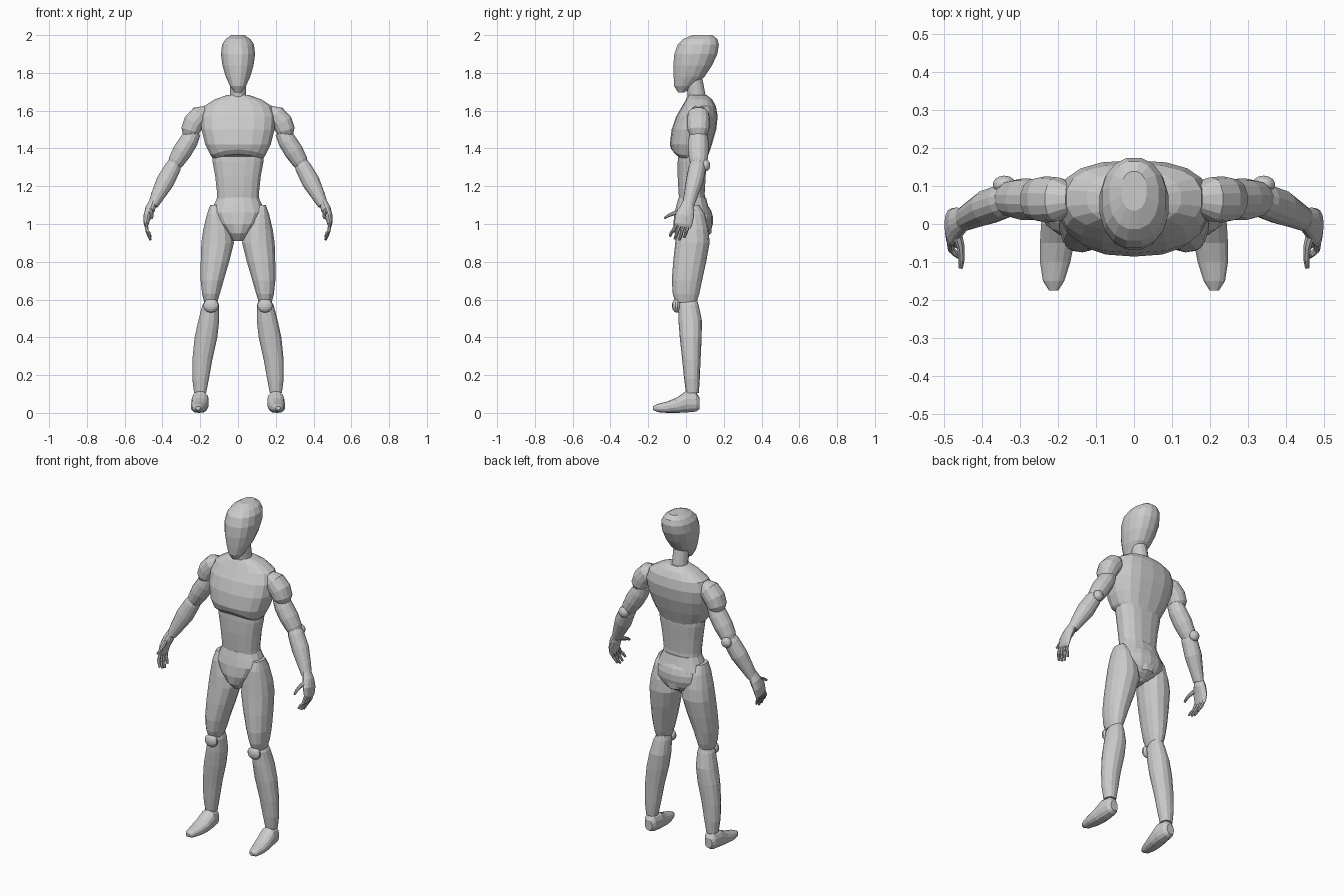
import bpy, bmesh, math
from mathutils import Vector

X, Y, Z = Vector((1, 0, 0)), Vector((0, 1, 0)), Vector((0, 0, 1))


def loft(name, rings, n=14, e=2.0, mirror=False):
    """Skin a list of (centre, half-axis u, half-axis v) superellipse rings."""
    bm = bmesh.new()
    loops = []
    for c, u, v in rings:
        loop = []
        for i in range(n):
            a = 2 * math.pi * (i + 0.5) / n
            k, s = math.cos(a), math.sin(a)
            k = math.copysign(abs(k) ** (2 / e), k)
            s = math.copysign(abs(s) ** (2 / e), s)
            loop.append(bm.verts.new(c + u * k + v * s))
        loops.append(loop)
    for a, b in zip(loops, loops[1:]):
        for i in range(n):
            j = (i + 1) % n
            bm.faces.new((a[i], a[j], b[j], b[i]))
    bm.faces.new(loops[0])
    bm.faces.new(loops[-1])
    return finish(name, bm, mirror)


def finish(name, bm, mirror):
    bmesh.ops.recalc_face_normals(bm, faces=bm.faces)
    me = bpy.data.meshes.new(name)
    bm.to_mesh(me)
    bm.free()
    ob = bpy.data.objects.new(name, me)
    bpy.context.collection.objects.link(ob)
    if mirror:
        ob.modifiers.new("Mirror", 'MIRROR').use_mirror_merge = False
    return ob


def stack(name, rows, **kw):
    """Horizontal rings from rows of (z, x0, x1, y0, y1)."""
    return loft(name, [(Vector(((a + b) / 2, (c + d) / 2, z)), X * (b - a) / 2, Y * (d - c) / 2)
                       for z, a, b, c, d in rows], **kw)


def body(name, rows, **kw):
    """Centred horizontal rings from rows of (z, half width, y0, y1)."""
    return stack(name, [(z, -w, w, a, b) for z, w, a, b in rows], **kw)


def limb(name, rows, **kw):
    """Rings square to a path, from rows of (x, y, z, in-plane radius, depth radius)."""
    pts = [Vector(r[:3]) for r in rows]
    rings = []
    for i, r in enumerate(rows):
        t = (pts[min(i + 1, len(pts) - 1)] - pts[max(i - 1, 0)]).normalized()
        u = t.cross(Z if abs(t.y) > 0.8 else Y).normalized()
        rings.append((pts[i], u * r[3], u.cross(t) * r[4]))
    return loft(name, rings, mirror=True, **kw)


def ball(name, c, r, mirror=True):
    bm = bmesh.new()
    bmesh.ops.create_uvsphere(bm, u_segments=14, v_segments=9, radius=1)
    for v in bm.verts:
        v.co = Vector(c) + Vector(p * q for p, q in zip(v.co, r))
    return finish(name, bm, mirror)


# Head and neck
body("head", [(1.695, .018, -.042, -.012), (1.73, .043, -.063, .04), (1.78, .066, -.067, .10),
              (1.84, .084, -.069, .14), (1.90, .092, -.064, .168), (1.95, .086, -.046, .176),
              (1.98, .066, -.015, .167), (2.0, .034, .035, .14)], n=16, e=2.2)
body("neck", [(1.64, .047, .01, .112), (1.69, .044, .008, .102), (1.78, .044, -.005, .085)])

# Chest, with its lower front edge arched
chest = body("chest", [(1.34, .128, -.057, .11), (1.365, .148, -.077, .118), (1.42, .175, -.086, .137),
                       (1.50, .196, -.076, .16), (1.57, .200, -.052, .168), (1.625, .180, -.02, .158),
                       (1.66, .125, .0, .138), (1.682, .06, .015, .11)], n=18, e=2.5)
for v in chest.data.vertices:
    if v.co.z < 1.38 and v.co.y < 0.03:
        v.co.z += 0.03 * max(0, 1 - (v.co.x / 0.14) ** 2)

# Abdomen and pelvis
body("abdomen", [(1.09, .112, -.035, .105), (1.16, .112, -.04, .10), (1.25, .122, -.045, .105),
                 (1.33, .137, -.045, .11), (1.42, .14, -.04, .11)], n=16, e=2.5)
body("pelvis", [(1.14, .112, -.04, .107), (1.10, .130, -.052, .118), (1.06, .148, -.062, .13),
                (1.0, .112, -.069, .14), (.95, .06, -.062, .135), (.91, .025, -.03, .07)], n=16, e=2.3)
ball("pelvis_back", (0, .06, 1.02), (.142, .084, .105), mirror=False)

# Legs
stack("thigh", [(1.10, .10, .148, -.02, .07), (1.05, .07, .166, -.04, .10), (.97, .03, .186, -.05, .12),
                (.90, .02, .196, -.057, .125), (.80, .045, .199, -.068, .107), (.70, .075, .199, -.075, .085),
                (.63, .095, .191, -.07, .07), (.585, .11, .18, -.055, .055)], e=2.2, mirror=True)
ball("knee", (.143, -.05, .568), (.041, .024, .037))
stack("shin", [(.60, .11, .172, -.03, .058), (.57, .10, .19, -.042, .067), (.49, .098, .211, -.04, .084),
               (.40, .108, .231, -.033, .083), (.28, .135, .243, -.02, .077), (.18, .153, .243, -.01, .073),
               (.105, .168, .233, .0, .068)], e=2.2, mirror=True)

# Feet, lofted from heel to toe: y, centre x, half width, bottom z, top z
foot = [(.072, .2, .024, .02, .08), (.052, .2, .038, .007, .112), (.0, .2, .046, .002, .115),
        (-.05, .203, .046, 0, .08), (-.10, .208, .041, 0, .06), (-.15, .212, .029, .004, .047),
        (-.175, .212, .013, .016, .035)]
loft("foot", [(Vector((x, y, (a + b) / 2)), X * w, Z * (b - a) / 2) for y, x, w, a, b in foot],
     e=2.3, mirror=True)

# Arms
limb("shoulder", [(.165, .065, 1.60, .03, .035), (.20, .065, 1.577, .053, .058), (.235, .065, 1.537, .056, .061),
                  (.252, .065, 1.495, .051, .057), (.258, .065, 1.468, .036, .042)], e=2.3)
limb("upper_arm", [(.235, .065, 1.49, .042, .045), (.26, .065, 1.44, .05, .054), (.295, .065, 1.385, .052, .055),
                   (.325, .066, 1.335, .045, .048), (.342, .067, 1.30, .034, .038)])
ball("elbow", (.342, .104, 1.31), (.031, .024, .031))
limb("forearm", [(.328, .065, 1.335, .032, .038), (.345, .06, 1.30, .044, .046), (.385, .045, 1.225, .049, .046),
                 (.425, .025, 1.15, .037, .037), (.45, .012, 1.10, .027, .032)])

# Hands
limb("palm", [(.45, .012, 1.12, .02, .028), (.465, .005, 1.08, .027, .04), (.48, -.008, 1.04, .021, .05),
              (.486, -.015, 1.0, .013, .047), (.485, -.018, .985, .008, .042)])
for i, (root, tip, low) in enumerate([(-.05, -.085, .935), (-.028, -.06, .92),
                                      (-.006, -.036, .915), (.016, -.01, .928)]):
    limb(f"finger_{i + 1}", [(.485, root, 1.0, .009, .010), (.482, root * .5 + tip * .5, .965, .009, .010),
                             (.472, tip + .008, low + .02, .008, .009), (.463, tip, low, .006, .007)], n=8)
limb("thumb", [(.468, -.02, 1.075, .014, .014), (.457, -.06, 1.058, .011, .012),
               (.455, -.092, 1.045, .009, .009), (.457, -.115, 1.03, .006, .006)], n=8)
